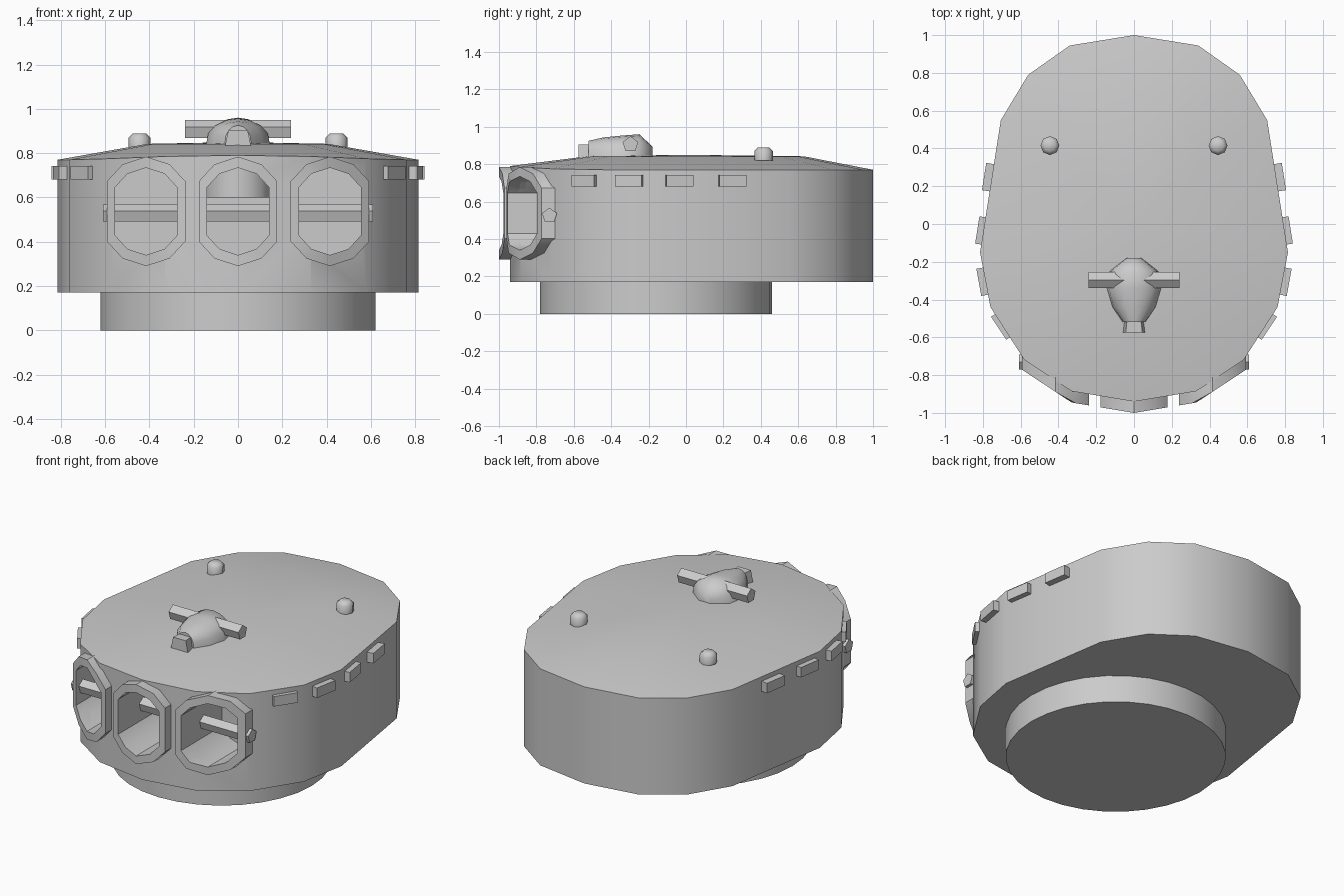
import bpy, bmesh, math
from mathutils import Matrix, Vector

if "Cube" in bpy.data.objects:
    bpy.data.objects.remove(bpy.data.objects["Cube"])

# right half of the hull outline, rear to front: x, y, rim height
HALF = [(0, 1, .77), (.34, .945, .77), (.56, .79, .77), (.705, .55, .77), (.815, -.15, .77),
        (.76, -.44, .77), (.58, -.72, .775), (.33, -.885, .785), (0, -.94, .79)]
OUTLINE = HALF + [(-x, y, z) for x, y, z in HALF[-2:0:-1]]


def make(name, loops, smooth=30, close=False, tip=None):
    """Loft matching loops; close joins last to first, tip fans the last loop."""
    bm = bmesh.new()
    rows = [[bm.verts.new(p) for p in loop] for loop in loops]
    n = len(rows[0])
    pairs = list(zip(rows, rows[1:])) + ([(rows[-1], rows[0])] if close else [])
    for a, b in pairs:
        for i in range(n):
            j = (i + 1) % n
            bm.faces.new((a[i], a[j], b[j], b[i]))
    if not close:
        bm.faces.new(rows[0])
        if tip:
            t = bm.verts.new(tip)
            for i in range(n):
                bm.faces.new((rows[-1][i], rows[-1][(i + 1) % n], t))
        else:
            bm.faces.new(rows[-1])
    bmesh.ops.recalc_face_normals(bm, faces=bm.faces)
    me = bpy.data.meshes.new(name)
    bm.to_mesh(me)
    bm.free()
    ob = bpy.data.objects.new(name, me)
    bpy.context.collection.objects.link(ob)
    bpy.ops.object.select_all(action='DESELECT')
    ob.select_set(True)
    bpy.context.view_layer.objects.active = ob
    if smooth:
        bpy.ops.object.shade_smooth_by_angle(angle=math.radians(smooth))
    return ob


def circle(r, z, n, cx=0, cy=0):
    return [(cx + r * math.cos(math.tau * i / n), cy + r * math.sin(math.tau * i / n), z)
            for i in range(n)]


def cross_rod(name, half, y, z, r):
    ring = [(y + r * math.sin(math.tau * i / 5), z + r * math.cos(math.tau * i / 5)) for i in range(5)]
    return make(name, [[(s * half, a, b) for a, b in ring] for s in (-1, 1)], 0)


def wall_y(x):
    x = abs(x)
    if x < .33:
        return -.94 + x * .055 / .33
    return -.885 + (x - .33) * .165 / .25


def port_shape(cx, w, h):
    q = [(0, 1), (.6, .86), (1, .55), (1, -.55), (.6, -.86), (0, -1)]
    q += [(-a, b) for a, b in q[-2:0:-1]]
    return [(cx + a * w, .537 + b * h) for a, b in q]


# hull with shallow crowned roof
hull = make("turret_hull", [
    [(x, y, .17) for x, y, z in OUTLINE],
    [(x, y, z) for x, y, z in OUTLINE],
    [(x * .5, y * .63 if y > 0 else y * .56, .842) for x, y, z in OUTLINE]],
    0, tip=(0, 0, .85))

# three viewing ports: bored openings with raised rims
for cx, label in ((-.415, "left"), (0, "centre"), (.415, "right")):
    inner, outer = port_shape(cx, .14, .197), port_shape(cx, .177, .247)
    cutter = make("port_cutter", [[(x, y, z) for x, z in inner] for y in (-1.1, -.55 if cx else -.4)], 0)
    mod = hull.modifiers.new("bore", 'BOOLEAN')
    mod.operation, mod.solver, mod.object = 'DIFFERENCE', 'EXACT', cutter
    bpy.context.view_layer.objects.active = hull
    bpy.ops.object.modifier_apply(modifier=mod.name)
    bpy.data.objects.remove(cutter)
    make("port_rim_" + label, [[(x, wall_y(x) + d, z) for x, z in shape] for shape, d in
         ((outer, .03), (outer, -.06), (inner, -.06), (inner, .03))], close=True)
bpy.ops.object.select_all(action='DESELECT')
hull.select_set(True)
bpy.context.view_layer.objects.active = hull
bpy.ops.object.shade_smooth_by_angle(angle=math.radians(35))

# turning ring below the hull
make("base_ring", [circle(.62, z, 32, 0, -.16) for z in (0, .18)])

# pivot rod behind the ports and sight housing in the centre opening
cross_rod("port_pivot_rod", .61, -.73, .525, .042)
make("sight_housing", [circle(.15, z, 16, 0, -.5) for z in (.6, .8)])

# roof sight: domed head, cross rod, front window
sections = [(-.18, .04, .06), (-.25, .13, .125), (-.34, .145, .118), (-.44, .115, .108), (-.52, .06, .09)]
make("sight_head", [[(w * math.cos(math.pi * i / 8), y, .835 + h * math.sin(math.pi * i / 8) ** .8
                      if 0 < i < 8 else .835) for i in range(9)] for y, w, h in sections], 50)
cross_rod("sight_cross_rod", .24, -.297, .905, .044)
make("sight_window", [[(-w, y, .835), (w, y, .835), (w * .75, y, .905), (-w * .75, y, .905)]
                      for y, w in ((-.5, .05), (-.575, .058))], 0)

# mirrored roof knobs and side vision blocks
BLOCKS = [(.772, .248, .156), (.808, -.035, .156), (.8, -.305, -.18), (.698, -.54, -.66)]
for side, label in ((1, "right"), (-1, "left")):
    make("roof_knob_" + label, [circle(r, z, 8, side * .445, .415)
                                for r, z in ((.05, .82), (.05, .87), (.03, .889))], 50)
    for k, (x, y, slope) in enumerate(BLOCKS):
        turn = Matrix.Rotation(math.atan(slope), 3, 'Z')
        loops = []
        for z in (.68, .742):
            pts = [turn @ Vector((a, b, 0)) for a, b in ((-.025, -.073), (.022, -.073), (.022, .073), (-.025, .073))]
            loops.append([(side * (x + p.x), y + p.y, z) for p in pts])
        make(f"vision_block_{label}_{k + 1}", loops, 0)
